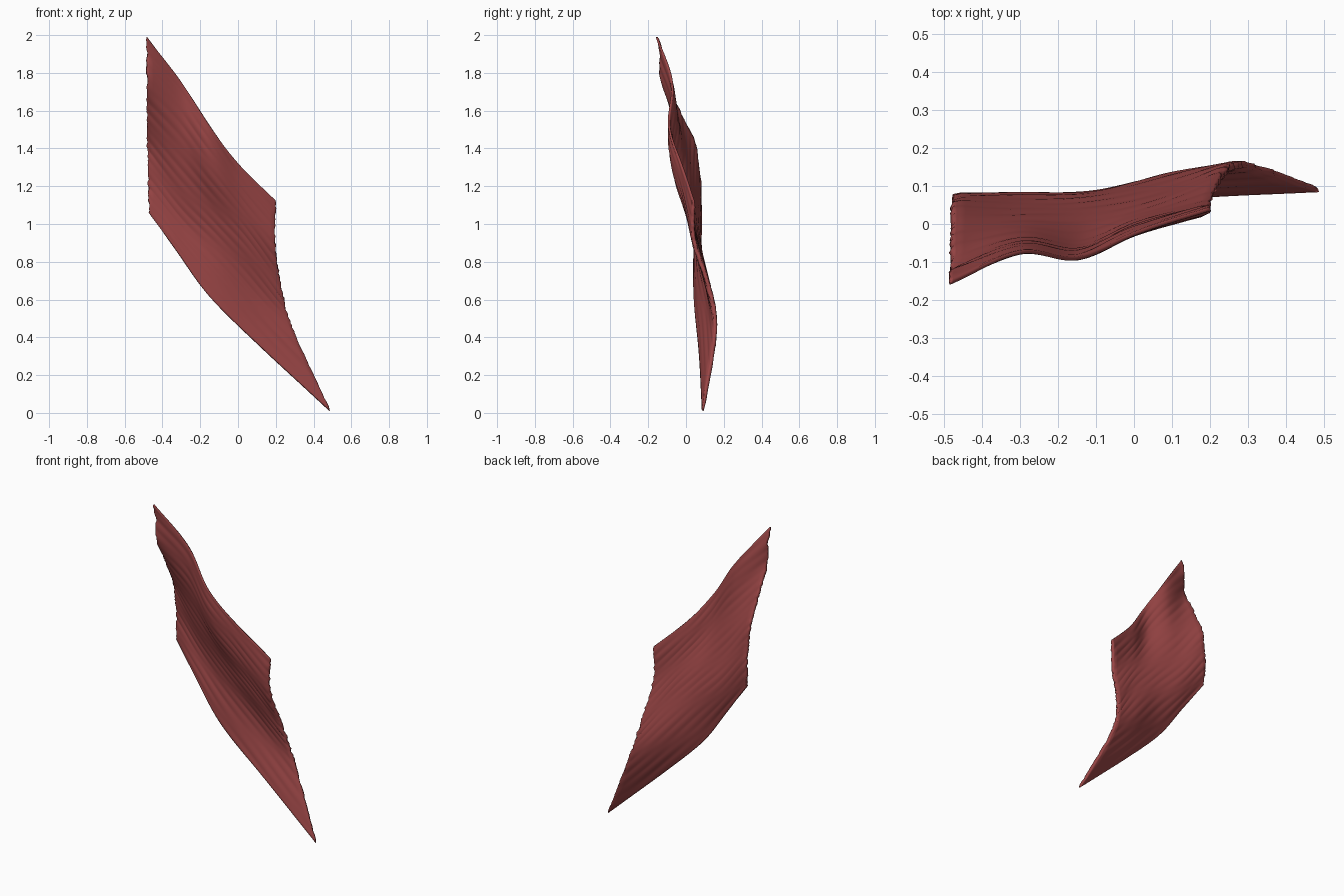
import bpy, math, random
from mathutils import Vector

if "Cube" in bpy.data.objects:
    bpy.data.objects.remove(bpy.data.objects["Cube"])

random.seed(4)

# Control net: rows run from the upper edge to the lower edge,
# columns from the left attachment to the right attachment
NET = [
    [(-.483, -.155, 1.99), (-.30, -.075, 1.75), (-.15, -.09, 1.52), (0, -.025, 1.32), (.197, .04, 1.125)],
    [(-.48, -.105, 1.72), (-.30, -.045, 1.50), (-.14, -.06, 1.29), (.02, 0, 1.10), (.197, .045, .90)],
    [(-.478, .015, 1.50), (-.30, .02, 1.25), (-.12, .03, 1.05), (.06, .06, .87), (.232, .125, .65)],
    [(-.475, .065, 1.28), (-.30, .07, 1.03), (-.10, .075, .82), (.11, .125, .60), (.297, .155, .42)],
    [(-.472, .06, 1.06), (-.33, .045, .865), (-.15, .045, .615), (.12, .07, .35), (.485, .09, .012)],
]
NU, NV = 100, 80


def spline(pts, t):
    """Catmull-Rom through pts, with t from 0 to 1."""
    p = [2 * pts[0] - pts[1]] + pts + [2 * pts[-1] - pts[-2]]
    s = t * (len(pts) - 1)
    i = min(int(s), len(pts) - 2)
    f = s - i
    a, b, c, d = p[i:i + 4]
    return 0.5 * (2 * b + (c - a) * f + (2 * a - 5 * b + 4 * c - d) * f * f
                  + (3 * b - a - 3 * c + d) * f ** 3)


# Curved muscle sheet with fine fibre ridges and slightly ragged ends
rows = [[Vector(p) for p in row] for row in NET]
verts, faces = [], []
ragged = [[random.uniform(-.004, .004) for _ in range(NV + 1)] for _ in range(2)]
for j in range(NV + 1):
    v = j / NV
    for i in range(NU + 1):
        u = i / NU
        p = spline([spline(r, u) for r in rows], v)
        p.y += .0018 * math.sin(v * 95 + 3 * math.sin(u * 4)) * math.sin(u * 7 + v * 13)
        p.y += .012 * math.sin(v * 24) * math.exp(-u * 14) * (1 - v)
        if 0 < j < NV:
            p.x += ragged[0][j] * (i == 0) + ragged[1][j] * (i == NU)
        verts.append(p)
for j in range(NV):
    for i in range(NU):
        a = j * (NU + 1) + i
        faces.append((a, a + NU + 1, a + NU + 2, a + 1))

mesh = bpy.data.meshes.new("muscle_sheet")
mesh.from_pydata(verts, [], faces)
sheet = bpy.data.objects.new("muscle_sheet", mesh)
bpy.context.collection.objects.link(sheet)

# Thickness, thinning to the rim
group = sheet.vertex_groups.new(name="thickness")
for j in range(NV + 1):
    for i in range(NU + 1):
        edge = min(j, NV - j) / NV
        end = min(i, NU - i) / NU
        w = .4 + .6 * min(1, edge / .1, end / .05 + .4)
        group.add([j * (NU + 1) + i], w, 'REPLACE')
solid = sheet.modifiers.new("thickness", 'SOLIDIFY')
solid.thickness = .026
solid.offset = 0
solid.vertex_group = group.name

mat = bpy.data.materials.new("muscle_red")
mat.diffuse_color = (.32, .06, .06, 1)
mat.use_nodes = True
mat.node_tree.nodes["Principled BSDF"].inputs["Base Color"].default_value = mat.diffuse_color
mesh.materials.append(mat)

bpy.context.view_layer.objects.active = sheet
sheet.select_set(True)
bpy.ops.object.shade_smooth_by_angle(angle=math.radians(50))
